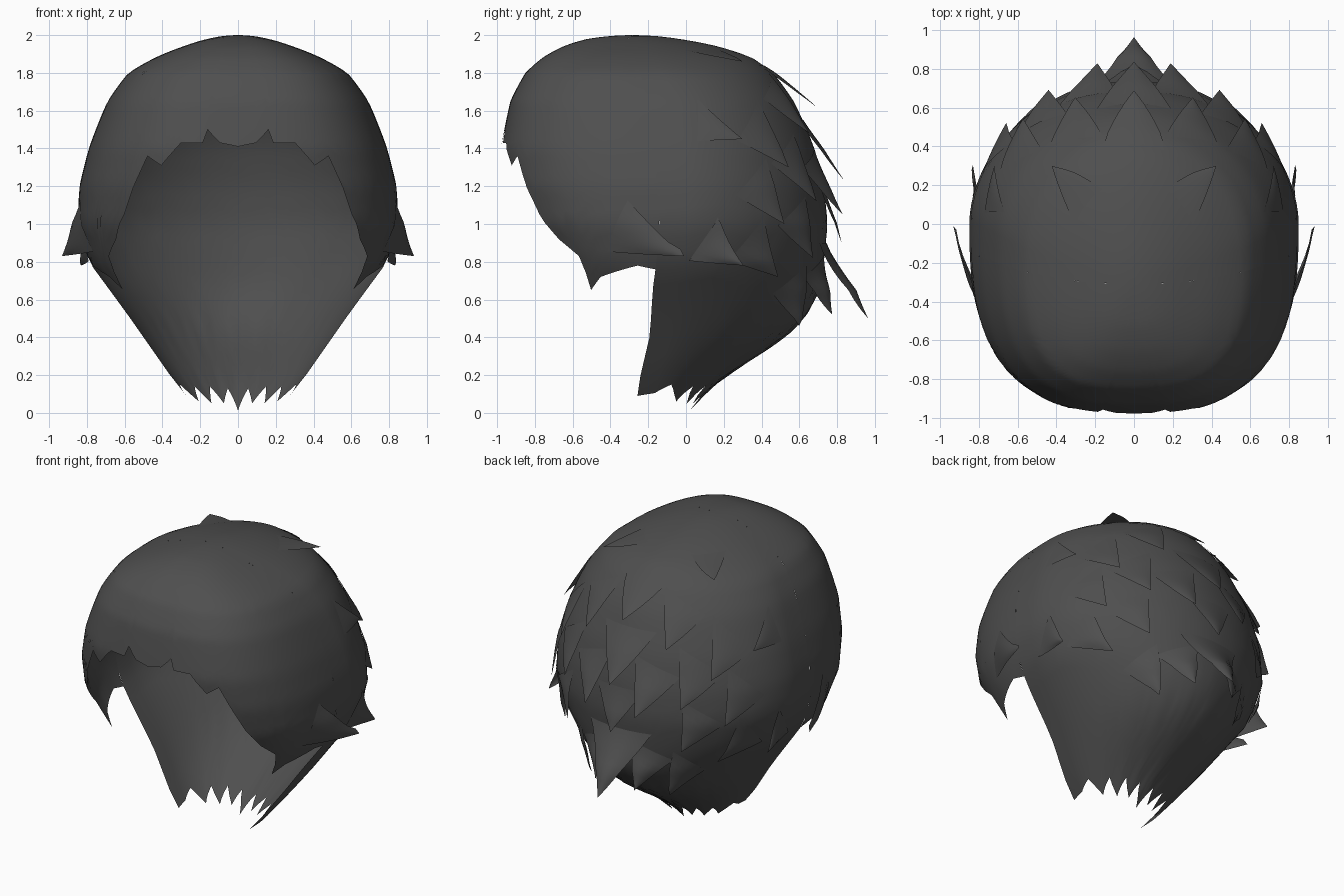
import bpy, bmesh, math

cube = bpy.data.objects.get("Cube")
if cube:
    bpy.data.objects.remove(cube)

hair = bpy.data.materials.new("charcoal hair")
hair.use_nodes = True
hair.diffuse_color = (0.078, 0.078, 0.078, 1)
bsdf = next(n for n in hair.node_tree.nodes if n.type == 'BSDF_PRINCIPLED')
bsdf.inputs["Base Color"].default_value = hair.diffuse_color
bsdf.inputs["Roughness"].default_value = 0.8

# Horizontal sections: height, half width, front y, back y, y of widest point
SECTIONS = [
    (2.0, 0, -.28, -.28, -.28), (1.98, .16, -.52, -.04, -.27),
    (1.94, .29, -.65, .17, -.23), (1.88, .44, -.76, .35, -.18),
    (1.8, .58, -.85, .46, -.13), (1.65, .69, -.93, .57, -.07),
    (1.4, .79, -.98, .68, -.02), (1.2, .84, -.96, .73, 0),
    (1.0, .85, -.9, .75, 0), (.8, .79, -.78, .73, -.04),
    (.65, .68, -.75, .71, -.07), (.5, .57, -.75, .63, -.08),
    (.4, .5, -.75, .53, -.09), (.3, .43, -.74, .38, -.12),
    (.2, .36, -.73, .22, -.15), (.1, .28, -.72, .09, -.17),
    (0, .2, -.72, .01, -.18)]

# Lower rim of the front and nape: angle from the front, height
SPLIT = 1.5
FRONT_RIM = [(0, 1.41), (.05, 1.43), (.11, 1.5), (.13, 1.43), (.26, 1.43),
             (.38, 1.31), (.5, 1.36), (.55, 1.26), (.66, 1.05), (.78, .92),
             (.93, .83), (1.02, .65), (1.12, .72), (1.4, .78), (SPLIT, .76)]
NAPE_RIM = [(SPLIT, .09), (1.85, .15), (2.14, .06), (2.3, .14), (2.5, .05),
            (2.63, .14), (2.81, .05), (2.95, .13), (math.pi, .01)]


def section(z):
    """Blend the sections; the square root keeps the crown round."""
    for lo, hi in zip(SECTIONS, SECTIONS[1:]):
        if z >= hi[0]:
            break
    depth = lambda h: math.sqrt(max(0, 2 - h))
    t = (depth(z) - depth(lo[0])) / (depth(hi[0]) - depth(lo[0]))
    return [p + (q - p) * t for p, q in zip(lo[1:], hi[1:])]


def scalp(u, z, out=0):
    """Point on the hair surface, pushed outward by a distance."""
    half, front, back, mid = section(max(z, 0))
    s, c = math.sin(u), -math.cos(u)
    p = .7 if c < 0 else 1.04
    reach = back - mid if c > 0 else mid - front
    x = math.copysign(abs(s) ** p, s) * half
    y = mid + math.copysign(abs(c) ** p, c) * reach
    return x + s * out, y + c * out, z


def grid_object(name, rows):
    """Sheet of quads through rows of points."""
    bm = bmesh.new()
    verts = [[bm.verts.new(p) for p in row] for row in rows]
    for a, b in zip(verts, verts[1:]):
        for i in range(len(a) - 1):
            bm.faces.new((a[i], a[i + 1], b[i + 1], b[i]))
    bmesh.ops.remove_doubles(bm, verts=bm.verts, dist=.0002)
    bmesh.ops.recalc_face_normals(bm, faces=bm.faces)
    mesh = bpy.data.meshes.new(name)
    bm.to_mesh(mesh)
    bm.free()
    mesh.materials.append(hair)
    for face in mesh.polygons:
        face.use_smooth = True
    obj = bpy.data.objects.new(name, mesh)
    bpy.context.collection.objects.link(obj)


def refine(rim):
    """Add even columns between the rim points."""
    result = []
    for (u0, z0), (u1, z1) in zip(rim, rim[1:]):
        n = math.ceil((u1 - u0) / .05)
        result += [(u0 + (u1 - u0) * i / n, z0 + (z1 - z0) * i / n)
                   for i in range(n)]
    return result + [rim[-1]]


def shell(name, columns, count=36):
    """Surface rising from a rim to the crown."""
    rows = []
    for i in range(count + 1):
        k = 1 - (1 - i / count) ** 2
        rows.append([scalp(u, z + (2 - z) * k) for u, z in columns])
    grid_object(name, rows)


front = refine(FRONT_RIM)
nape = refine(NAPE_RIM)
shell("front_shell", [(-u, z) for u, z in front[:0:-1]] + front)
shell("back_shell", nape + [(2 * math.pi - u, z) for u, z in nape[-2::-1]])


def lock(name, u, z, flare, sweep, length, width):
    """Pointed sheet of hair hugging the shell, its tip lifting off."""
    across = math.hypot(sweep * .8, length)
    du, dz = length / across * width, sweep * .8 / across * width
    rows = []
    for i in range(9):
        t = i / 8
        lift = .004 + flare * t ** 1.2
        row = []
        for s in (-1, -.67, -.33, 0, .33, .67, 1):
            spread = s * (1 - t)
            out = lift * (1 - .5 * s * s * (1 - t))
            row.append(scalp(u - sweep * (1 - t) + du * spread,
                             z + length * (1 - t) + dz * spread, out))
        rows.append(row)
    grid_object(name, rows)


# Centre locks down the back: tip height, flare, length, width
CENTRE = [(1.62, .1, .22, .32), (1.23, .11, .32, .28),
          (.9, .08, .28, .22), (.5, .33, .4, .3)]
for i, (z, flare, length, width) in enumerate(CENTRE):
    lock(f"back_lock_{i + 1}", math.pi, z, flare, 0, length, width)

# Mirrored locks: tip angle, tip height, flare, sweep, length, width
PAIRS = [
    (2.35, 1.86, .12, 0, .06, .28), (2.05, 1.45, .04, .3, .1, .12),
    (2.75, 1.48, .06, .1, .25, .22), (2.4, 1.3, .04, .2, .25, .2),
    (2.93, 1.05, .1, .1, .3, .2), (2.62, 1.12, .06, .15, .28, .2),
    (2.3, 1.0, .04, .2, .25, .18), (1.6, .83, .13, .32, .16, .16),
    (1.98, .78, .13, .25, .14, .14), (2.3, .72, .05, .25, .2, .16),
    (2.6, .82, .06, .15, .25, .18), (2.93, .52, .15, .1, .26, .2),
    (2.65, .46, .1, .15, .25, .18)]
for i, (u, z, flare, sweep, length, width) in enumerate(PAIRS):
    lock(f"left_lock_{i + 1}", u, z, flare, sweep, length, width)
    lock(f"right_lock_{i + 1}", -u, z, flare, -sweep, length, width)
